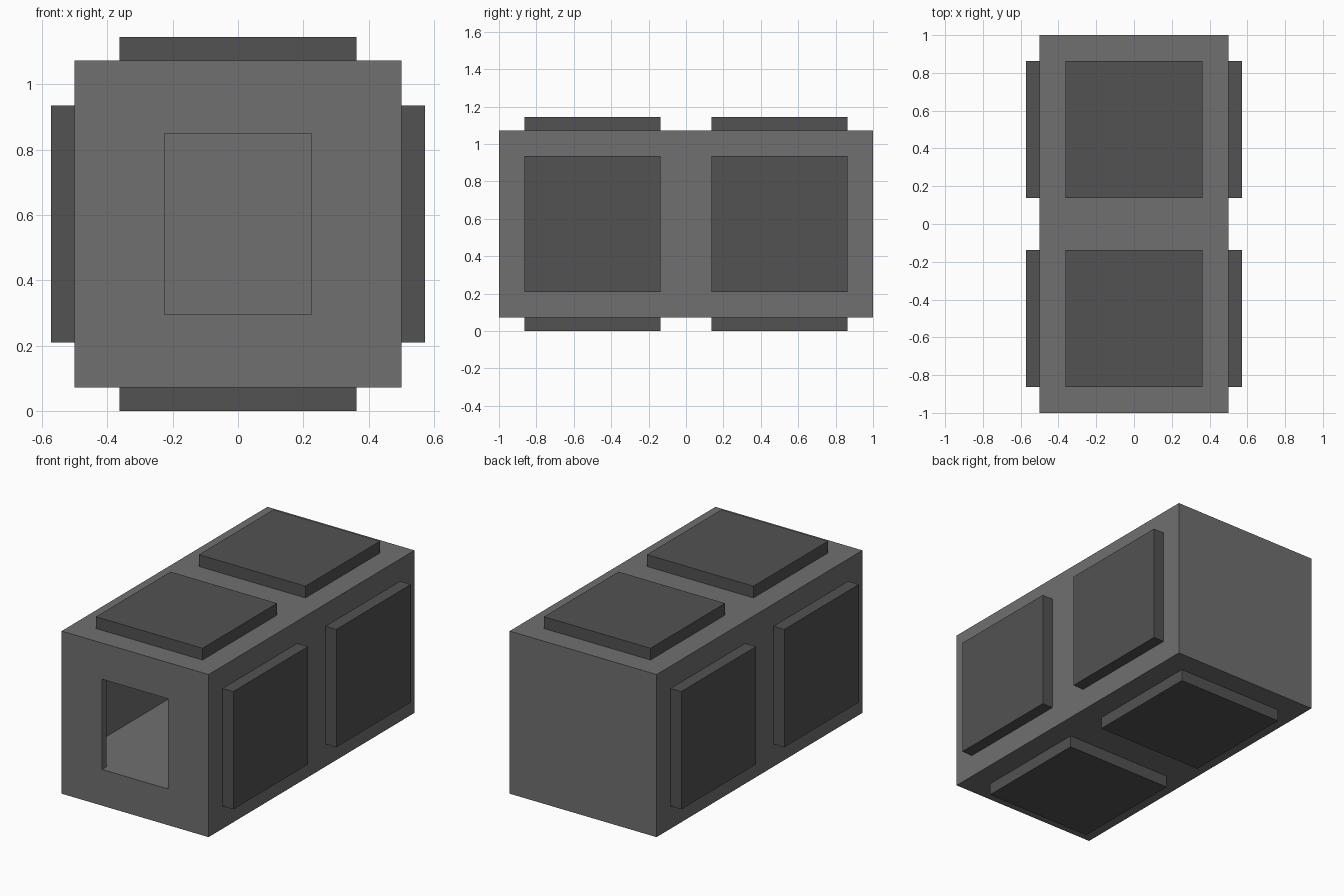
import bpy, bmesh
from math import pi
from mathutils import Matrix, Vector

if "Cube" in bpy.data.objects:
    bpy.data.objects.remove(bpy.data.objects["Cube"])

MID_Z = 0.5725      # height of the long axis
PANEL = 0.725       # panel side length
RISE = 0.0725       # panel height above the body


def material(name, v):
    m = bpy.data.materials.new(name)
    m.diffuse_color = (v, v, v, 1)
    m.use_nodes = True
    m.node_tree.nodes["Principled BSDF"].inputs["Base Color"].default_value = m.diffuse_color
    return m


def finish(bm, name, mat):
    me = bpy.data.meshes.new(name)
    bm.to_mesh(me)
    bm.free()
    ob = bpy.data.objects.new(name, me)
    me.materials.append(mat)
    bpy.context.collection.objects.link(ob)
    return ob


def ring(bm, face, half_x, half_z, y):
    """Inset the face and place its corners as a rectangle at depth y."""
    bmesh.ops.inset_region(bm, faces=[face], thickness=0.02)
    for v in face.verts:
        v.co = Vector((half_x if v.co.x > 0 else -half_x, y,
                       half_z if v.co.z > 0 else -half_z))


body_mat = material("body_grey", 0.16)
panel_mat = material("panel_grey", 0.085)

# Hollow body: front opening, thin jamb, then a wider chamber behind it
bm = bmesh.new()
bmesh.ops.create_cube(bm, size=1, matrix=Matrix.Diagonal((1, 2, 1, 1)))
bm.normal_update()
front = min(bm.faces, key=lambda f: f.calc_center_median().y)
for half_x, y in ((0.225, -1), (0.225, -0.956), (0.454, -0.956), (0.454, 0.956)):
    ring(bm, front, half_x, 0.2775, y)
bm.normal_update()
body = finish(bm, "body", body_mat)
body.location.z = MID_Z

# Raised square panels: two along each of the four long sides
for side, angle in (("top", 0), ("right", pi / 2), ("bottom", pi), ("left", -pi / 2)):
    for end, y in (("front", -0.5), ("back", 0.5)):
        bm = bmesh.new()
        place = (Matrix.Translation((0, 0, MID_Z)) @ Matrix.Rotation(angle, 4, 'Y')
                 @ Matrix.Translation((0, y, 0.5 + RISE / 2))
                 @ Matrix.Diagonal((PANEL, PANEL, RISE, 1)))
        bmesh.ops.create_cube(bm, size=1, matrix=place)
        finish(bm, f"{side}_{end}_panel", panel_mat)
